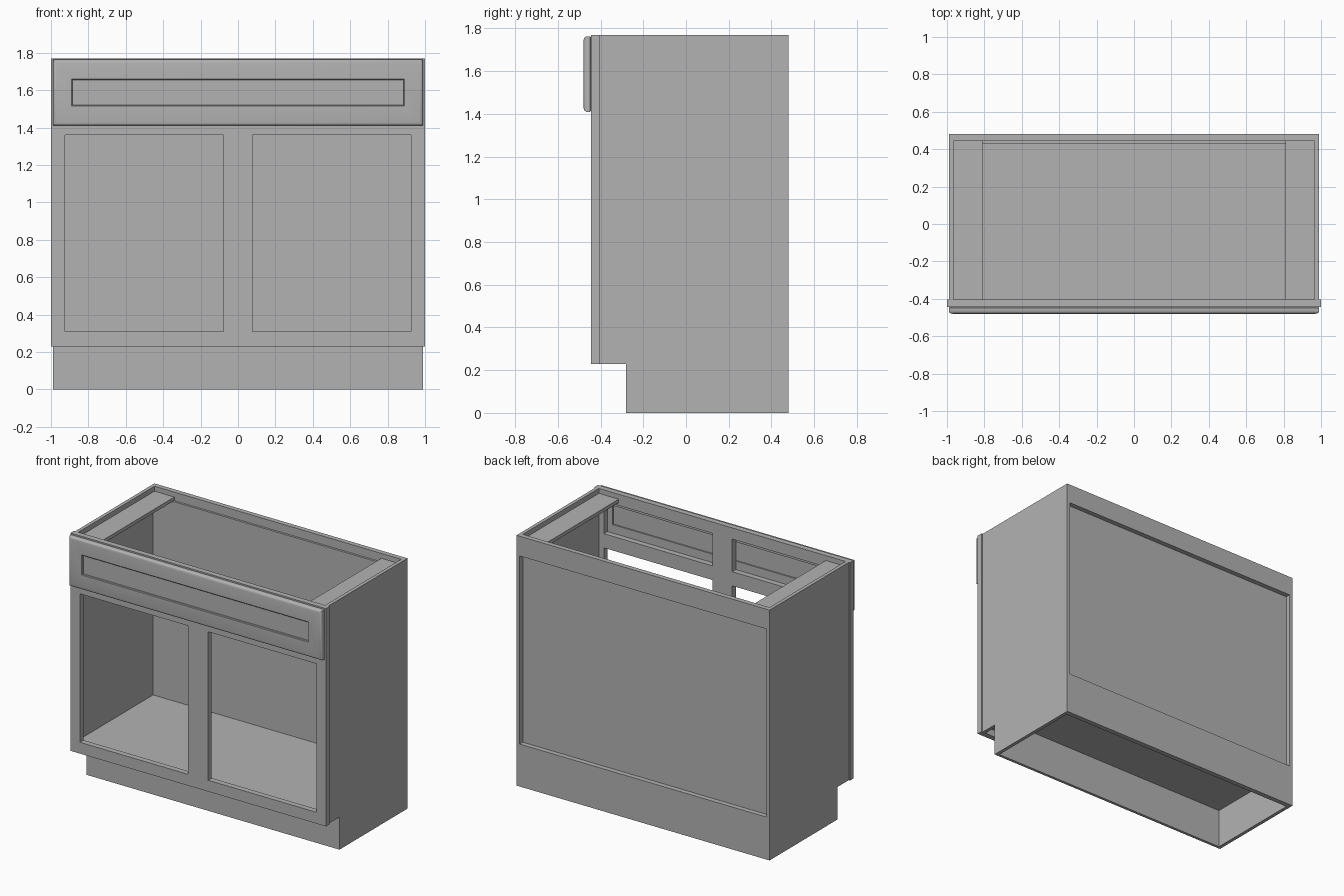
import bpy
import bmesh
from mathutils import Vector

cube = bpy.data.objects.get("Cube")
if cube:
    bpy.data.objects.remove(cube, do_unlink=True)

# Single painted grey finish
grey = bpy.data.materials.new("cabinet_grey")
grey.use_nodes = True
COLOUR = (0.45, 0.45, 0.45, 1)
grey.diffuse_color = COLOUR
grey.node_tree.nodes["Principled BSDF"].inputs["Base Color"].default_value = COLOUR

HALF = 0.99        # outside of the side panels
INNER = 0.965      # inside of the side panels
TOP = 1.77
BACK = 0.48
FRAME_BACK = -0.405
FRAME_FRONT = -0.445
TOE_Y = -0.28
TOE_Z = 0.23


def finish(name, bm):
    bmesh.ops.recalc_face_normals(bm, faces=bm.faces)
    mesh = bpy.data.meshes.new(name)
    bm.to_mesh(mesh)
    bm.free()
    mesh.materials.append(grey)
    obj = bpy.data.objects.new(name, mesh)
    bpy.context.collection.objects.link(obj)
    return obj


def extrude(bm, faces, offset):
    result = bmesh.ops.extrude_face_region(bm, geom=faces, use_keep_orig=True)
    verts = [g for g in result["geom"] if isinstance(g, bmesh.types.BMVert)]
    bmesh.ops.translate(bm, verts=verts, vec=Vector(offset))


def box(name, x, y, z):
    bm = bmesh.new()
    bmesh.ops.create_cube(bm, size=1)
    for v in bm.verts:
        v.co = [lo + (c + 0.5) * (hi - lo) for c, (lo, hi) in zip(v.co, (x, y, z))]
    return finish(name, bm)


# Side panels with the toe notch, and the top braces beside them
profile = [(BACK, 0), (BACK, TOP), (FRAME_BACK, TOP),
           (FRAME_BACK, TOE_Z), (TOE_Y, TOE_Z), (TOE_Y, 0)]
for side, s in (("left", 1), ("right", -1)):
    bm = bmesh.new()
    face = bm.faces.new([bm.verts.new((s * INNER, y, z)) for y, z in profile])
    extrude(bm, [face], (s * (HALF - INNER), 0, 0))
    finish(side + "_side_panel", bm)
    box(side + "_top_brace", sorted((s * 0.81, s * INNER)),
        (FRAME_BACK, 0.445), (1.71, 1.735))

# Floor, toe board and back
span = (-INNER, INNER)
box("cabinet_floor", span, (FRAME_BACK, 0.43), (0.28, 0.3))
box("toe_board", span, (TOE_Y, TOE_Y + 0.02), (0, 0.28))
box("back_panel", span, (0.43, 0.445), (0.28, 1.71))
box("back_top_rail", span, (0.445, BACK), (1.63, TOP))
box("back_bottom_rail", span, (0.445, BACK), (0, 0.3))

# Face frame: a grid of cells with two door and two drawer openings left out
xs = [-1, -0.925, -0.078, 0.078, 0.925, 1]
zs = [TOE_Z, 0.31, 1.36, 1.46, 1.69, TOP]
bm = bmesh.new()
grid = [[bm.verts.new((x, FRAME_FRONT, z)) for x in xs] for z in zs]
for row in range(5):
    for col in range(5):
        if row in (1, 3) and col in (1, 3):
            continue
        bm.faces.new((grid[row][col], grid[row][col + 1],
                      grid[row + 1][col + 1], grid[row + 1][col]))
extrude(bm, list(bm.faces), (0, FRAME_BACK - FRAME_FRONT, 0))
finish("face_frame", bm)

# Drawer front: rectangular rings from the recessed back to the recessed front
OUTER = (HALF, 1.41, 1.763)
PANEL = (0.885, 1.52, 1.655)
rings = [(PANEL, 0, -0.455), (PANEL, 0, FRAME_FRONT),
         (OUTER, 0.004, FRAME_FRONT), (OUTER, 0, -0.45), (OUTER, 0, -0.467),
         (OUTER, 0.004, -0.474), (OUTER, 0.011, -0.478), (OUTER, 0.02, -0.48),
         (PANEL, -0.004, -0.48), (PANEL, 0, -0.477), (PANEL, 0, -0.465)]
bm = bmesh.new()
loops = []
for (half, low, high), inset, y in rings:
    hx, z0, z1 = half - inset, low + inset, high - inset
    loops.append([bm.verts.new((x, y, z)) for x, z in
                  ((-hx, z0), (hx, z0), (hx, z1), (-hx, z1))])
for a, b in zip(loops, loops[1:]):
    for i in range(4):
        j = (i + 1) % 4
        bm.faces.new((a[i], a[j], b[j], b[i]))
bm.faces.new(loops[0])
bm.faces.new(loops[-1])
drawer = finish("drawer_front", bm)
bpy.ops.object.select_all(action="DESELECT")
drawer.select_set(True)
bpy.context.view_layer.objects.active = drawer
bpy.ops.object.shade_smooth_by_angle(angle=0.6)
